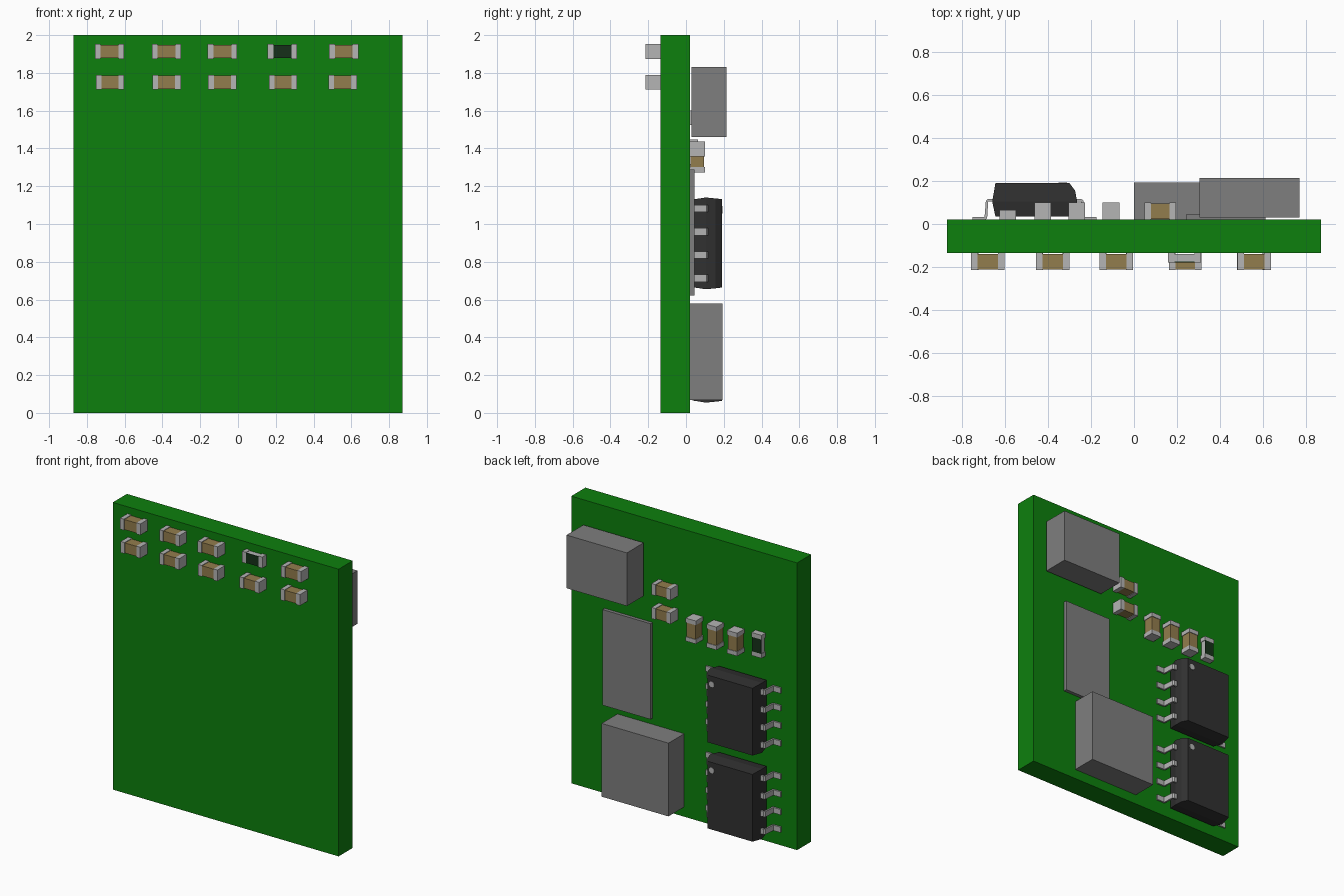
import bpy
import bmesh
import math
from mathutils import Matrix, Vector

default = bpy.data.objects.get("Cube")
if default:
    bpy.data.objects.remove(default)


def material(name, rgb):
    m = bpy.data.materials.new(name)
    m.use_nodes = True
    m.diffuse_color = (*rgb, 1)
    bsdf = next(n for n in m.node_tree.nodes if n.type == 'BSDF_PRINCIPLED')
    bsdf.inputs["Base Color"].default_value = (*rgb, 1)
    return m


GREEN = material("board green", (0.004, 0.215, 0.004))
GREY = material("block grey", (0.21, 0.21, 0.21))
METAL = material("terminal silver", (0.46, 0.46, 0.46))
TAN = material("ceramic tan", (0.29, 0.205, 0.075))
BLACK = material("chip black", (0.03, 0.03, 0.03))
DARK = material("resistor dark green", (0.008, 0.03, 0.01))


def finish(name, bm, mats):
    bmesh.ops.recalc_face_normals(bm, faces=bm.faces)
    mesh = bpy.data.meshes.new(name)
    bm.to_mesh(mesh)
    bm.free()
    for m in mats:
        mesh.materials.append(m)
    ob = bpy.data.objects.new(name, mesh)
    bpy.context.collection.objects.link(ob)
    return ob


def add_box(bm, lo, hi, index=0):
    lo, hi = Vector(lo), Vector(hi)
    mat = Matrix.Translation((lo + hi) / 2) @ Matrix.Diagonal((*(hi - lo), 1))
    verts = bmesh.ops.create_cube(bm, size=1, matrix=mat)["verts"]
    for f in {f for v in verts for f in v.link_faces}:
        f.material_index = index


def box(name, lo, hi, mat):
    bm = bmesh.new()
    add_box(bm, lo, hi)
    return finish(name, bm, [mat])


def passive(name, x, z, side, upright=False, resistor=False, length=0.155):
    """Two-terminal part lying on one side of the board (side +1 back, -1 front)."""
    bm = bmesh.new()
    half, wide = length / 2, 0.039
    tall = 0.044 if resistor else 0.08
    inset = 0.004
    end = 0.03

    # local frame: length along X, width along Y, height along Z
    for s in (-1, 1):
        a, b = sorted((s * half, s * (half - end)))
        add_box(bm, (a, -wide, 0), (b, wide, tall), 1)
    core = half - end
    add_box(bm, (-core, -wide + inset, inset), (core, wide - inset, tall - inset), 1 if resistor else 0)
    if resistor:
        add_box(bm, (-core, -wide + inset, tall - inset), (core, wide - inset, tall), 0)

    along = Vector((0, 0, 1)) if upright else Vector((1, 0, 0))
    up = Vector((0, side, 0))
    frame = Matrix((along, up.cross(along), up)).transposed().to_4x4()
    base = 0.02 if side > 0 else -0.135
    bm.transform(Matrix.Translation((x, base, z)) @ frame)
    return finish(name, bm, [DARK if resistor else TAN, METAL])


def chip(name, cz):
    # tapered body with a wider chamfer along the pin-one edge
    bm = bmesh.new()
    rings = []
    for y, x0, x1, h in ((0.035, -0.645, -0.28, 0.232), (0.105, -0.66, -0.265, 0.243),
                         (0.155, -0.651, -0.274, 0.238), (0.19, -0.645, -0.30, 0.234)):
        rings.append([bm.verts.new((x, y, cz + z)) for x, z in ((x0, -h), (x1, -h), (x1, h), (x0, h))])
    for a, b in zip(rings, rings[1:]):
        for i in range(4):
            j = (i + 1) % 4
            bm.faces.new((a[i], a[j], b[j], b[i]))
    bm.faces.new(rings[0])
    bm.faces.new(rings[-1])
    finish(name + "_body", bm, [BLACK])

    # pin-one dot
    bm = bmesh.new()
    bmesh.ops.create_cone(bm, cap_ends=True, segments=20, radius1=0.02, radius2=0.02, depth=0.004,
                          matrix=Matrix.Translation((-0.332, 0.191, cz + 0.179)) @ Matrix.Rotation(math.pi / 2, 4, 'X'))
    finish(name + "_dot", bm, [METAL])

    # gull-wing leads: outer path then inner path, extruded along z
    profile = [(0.19, 0.117), (0.217, 0.117), (0.227, 0.109), (0.233, 0.032), (0.288, 0.032),
               (0.288, 0.021), (0.228, 0.021), (0.221, 0.028), (0.216, 0.104), (0.19, 0.104)]
    bm = bmesh.new()
    for s in (-1, 1):
        for k in range(4):
            z = cz + (k - 1.5) * 0.123 - 0.019
            face = bm.faces.new([bm.verts.new((-0.4625 + s * u, y, z)) for u, y in profile])
            out = bmesh.ops.extrude_face_region(bm, geom=[face])["geom"]
            bmesh.ops.translate(bm, vec=(0, 0, 0.038), verts=[v for v in out if isinstance(v, bmesh.types.BMVert)])
    finish(name + "_leads", bm, [METAL])


# Board and large blocks on the back
box("circuit_board", (-0.87, -0.135, 0), (0.87, 0.02, 2), GREEN)
box("upper_block", (0.305, 0.03, 1.46), (0.77, 0.215, 1.83), GREY)
box("thin_plate", (0.243, 0.02, 0.622), (0.612, 0.044, 1.288), GREY)
box("lower_block", (0.0, 0.02, 0.068), (0.515, 0.193, 0.578), GREY)

# Eight-lead chips
chip("upper_chip", 0.8975)
chip("lower_chip", 0.2975)

# Two rows of small parts on the front
for i, x in enumerate((-0.68, -0.378, -0.083, 0.235, 0.56)):
    passive(f"front_top_part_{i + 1}", x, 1.913, -1, resistor=(i == 3))
for i, x in enumerate((-0.678, -0.378, -0.083, 0.238, 0.554)):
    passive(f"front_lower_part_{i + 1}", x, 1.751, -1, length=0.15)

# Small parts on the back
for i, z in enumerate((1.397, 1.563)):
    passive(f"back_flat_capacitor_{i + 1}", 0.122, z, 1, length=0.147)
for i, x in enumerate((-0.107, -0.266, -0.425)):
    passive(f"back_upright_capacitor_{i + 1}", x, 1.352, 1, upright=True, length=0.16)
passive("back_resistor", -0.588, 1.367, 1, upright=True, resistor=True, length=0.16)
